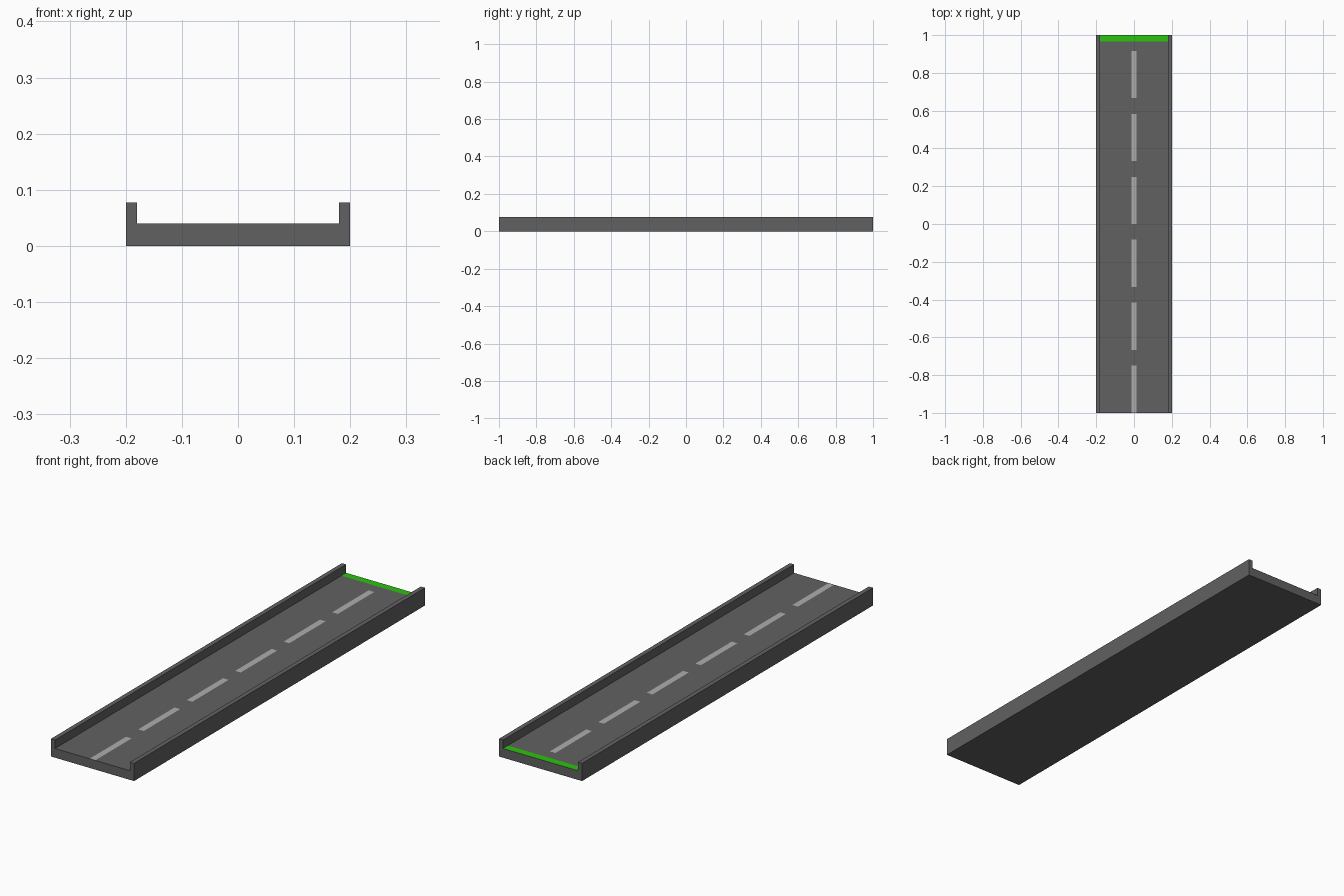
import bpy

if "Cube" in bpy.data.objects:
    bpy.data.objects.remove(bpy.data.objects["Cube"])

HALF_W, HALF_L = 0.2, 1.0
ROAD_Z, CURB_Z, CURB_W = 0.04, 0.077, 0.02


def material(name, rgb):
    mat = bpy.data.materials.new(name)
    mat.diffuse_color = (*rgb, 1)
    mat.use_nodes = True
    mat.node_tree.nodes["Principled BSDF"].inputs["Base Color"].default_value = mat.diffuse_color
    return mat


def add_mesh(name, verts, faces, mat):
    mesh = bpy.data.meshes.new(name)
    mesh.from_pydata(verts, [], faces)
    mesh.materials.append(mat)
    obj = bpy.data.objects.new(name, mesh)
    bpy.context.collection.objects.link(obj)
    return obj


def marking(name, half_w, y0, y1, mat):
    # Flat paint just above the road surface
    z = ROAD_Z + 0.0004
    verts = [(-half_w, y0, z), (half_w, y0, z), (half_w, y1, z), (-half_w, y1, z)]
    return add_mesh(name, verts, [(0, 1, 2, 3)], mat)


asphalt = material("asphalt", (0.12, 0.12, 0.12))
pale = material("pale_paint", (0.42, 0.42, 0.42))
green = material("green_paint", (0.025, 0.54, 0.005))

# Road bed with raised curbs: U-shaped profile extruded along y
inner = HALF_W - CURB_W
right = [(HALF_W, 0), (HALF_W, CURB_Z), (inner, CURB_Z), (inner, ROAD_Z)]
profile = right + [(-x, z) for x, z in reversed(right)]
n = len(profile)
verts = [(x, y, z) for y in (-HALF_L, HALF_L) for x, z in profile]
faces = [(i, i + n, (i + 1) % n + n, (i + 1) % n) for i in range(n)]
faces += [tuple(range(n)), tuple(range(2 * n - 1, n - 1, -1))]
road = add_mesh("road_bed", verts, faces, asphalt)

# Consistent outward normals
import bmesh
bm = bmesh.new()
bm.from_mesh(road.data)
bmesh.ops.recalc_face_normals(bm, faces=bm.faces)
bm.to_mesh(road.data)
bm.free()

# Centre line dashes
for i in range(6):
    start = -HALF_L + i / 3
    marking(f"centre_dash_{i + 1}", 0.0135, start, start + 0.25, pale)

# Green line across the far end
marking("end_line", inner, 0.967, HALF_L, green)
